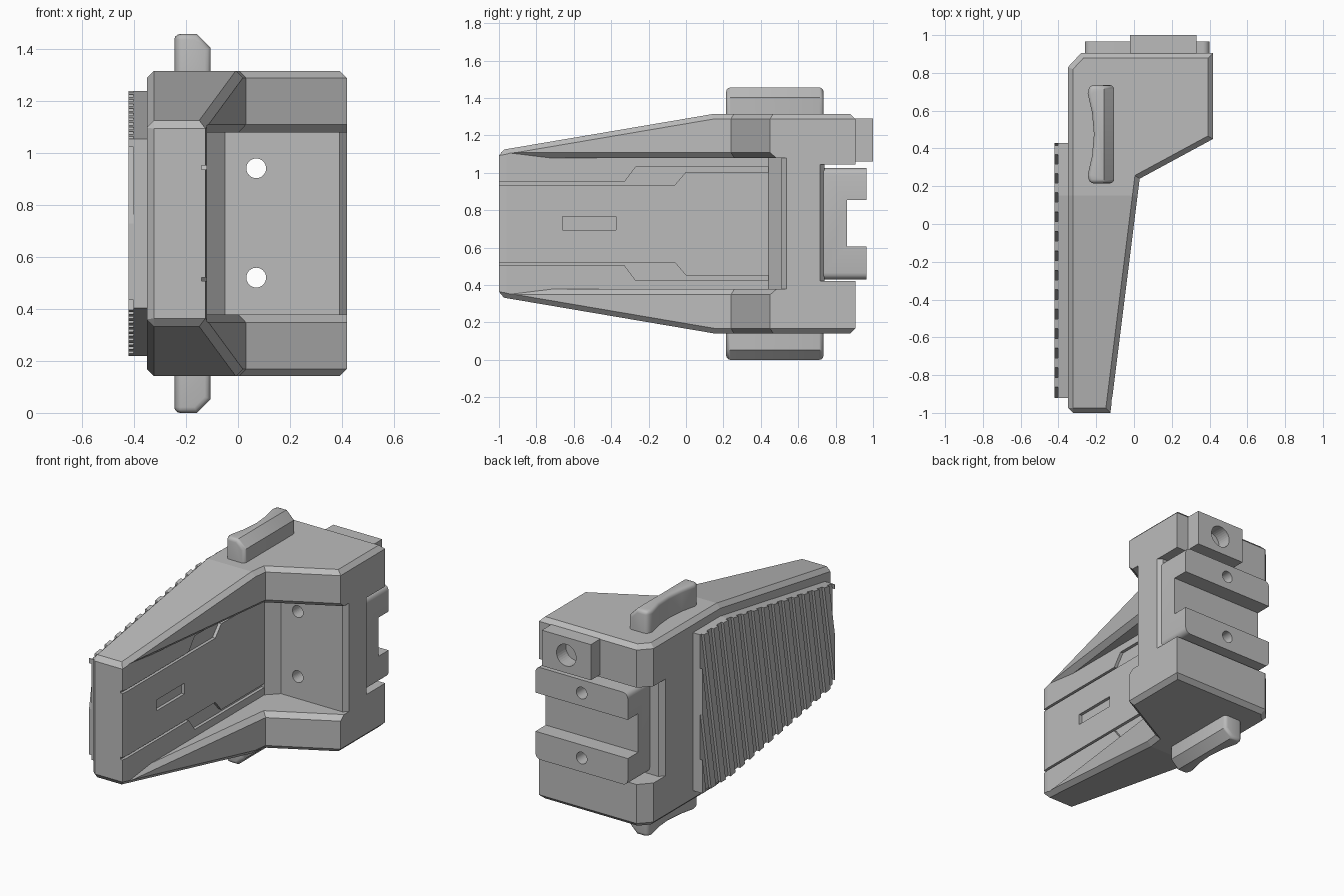
import bpy, bmesh
from mathutils import Vector

if "Cube" in bpy.data.objects:
    bpy.data.objects.remove(bpy.data.objects["Cube"], do_unlink=True)

MID = 0.728  # height of the horizontal symmetry plane
FLOOR = -0.12  # x of the channel floor
AXES = {"x": lambda a, b, c: (c, a, b),
        "y": lambda a, b, c: (a, c, b),
        "z": lambda a, b, c: (a, b, c)}

gray = bpy.data.materials.new("plain gray")
gray.use_nodes = True
gray.diffuse_color = (0.5, 0.5, 0.5, 1)
gray.node_tree.nodes["Principled BSDF"].inputs["Base Color"].default_value = (0.5, 0.5, 0.5, 1)


def loft(bm, axis, rings):
    """Closed solid through rings of (outline, position along axis)."""
    loops = [[bm.verts.new(AXES[axis](a, b, c)) for a, b in pts] for pts, c in rings]
    n = len(loops[0])
    bm.faces.new(loops[0])
    bm.faces.new(loops[-1])
    for lo, hi in zip(loops, loops[1:]):
        for i in range(n):
            j = (i + 1) % n
            bm.faces.new((lo[i], lo[j], hi[j], hi[i]))
    bmesh.ops.recalc_face_normals(bm, faces=bm.faces[:])


def prism(axis, pts, lo, hi):
    bm = bmesh.new()
    loft(bm, axis, [(pts, lo), (pts, hi)])
    return bm


def rect(a0, a1, b0, b1):
    return [(a0, b0), (a1, b0), (a1, b1), (a0, b1)]


def clip(bm, point, normal):
    bmesh.ops.bisect_plane(bm, geom=bm.verts[:] + bm.edges[:] + bm.faces[:],
                           plane_co=point, plane_no=normal, clear_outer=True)
    bmesh.ops.holes_fill(bm, edges=[e for e in bm.edges if e.is_boundary], sides=0)
    bmesh.ops.recalc_face_normals(bm, faces=bm.faces[:])


def bevel(bm, test, width, segments=1):
    bm.normal_update()
    bmesh.ops.bevel(bm, geom=[e for e in bm.edges if test(e)], offset=width, segments=segments,
                    profile=0.5, affect="EDGES", clamp_overlap=True)


def make(name, bm):
    bm.normal_update()
    mesh = bpy.data.meshes.new(name)
    bm.to_mesh(mesh)
    bm.free()
    mesh.materials.append(gray)
    obj = bpy.data.objects.new(name, mesh)
    bpy.context.scene.collection.objects.link(obj)
    return obj


def smooth(obj):
    bpy.ops.object.select_all(action="DESELECT")
    obj.select_set(True)
    bpy.context.view_layer.objects.active = obj
    bpy.ops.object.shade_smooth_by_angle(angle=0.6)


def cut(obj, bm):
    cutter = make("cutter", bm)
    cutter.hide_render = True
    mod = obj.modifiers.new("cut", "BOOLEAN")
    mod.operation, mod.solver, mod.object = "DIFFERENCE", "EXACT", cutter
    bpy.context.view_layer.objects.active = obj
    bpy.ops.object.modifier_apply(modifier=mod.name)
    bpy.data.objects.remove(cutter, do_unlink=True)


def cylinder(x, z, radius, y0, y1):
    bm = bmesh.new()
    bmesh.ops.create_cone(bm, cap_ends=True, segments=32, radius1=radius, radius2=radius, depth=y1 - y0)
    for v in bm.verts:
        v.co = Vector((v.co.x + x, v.co.z + (y0 + y1) / 2, z - v.co.y))
    bmesh.ops.recalc_face_normals(bm, faces=bm.faces[:])
    return bm


def steep_pair(e):
    a, b = sorted(abs(f.normal.z) for f in e.link_faces)
    return a < 0.5 and b > 0.9


def front_right_upright(e):
    a, b = (v.co for v in e.verts)
    return max(a.y, b.y) < -0.99 and max(a.x, b.x) < -0.3 and abs(a.z - b.z) > 0.1


def mirrored(pts):
    return [(a, 2 * MID - b) for a, b in pts]


# Main body: plan outline, tapered in height toward the front
outline = [(-0.35, -1), (-0.125, -1), (0.03, 0.24), (0.418, 0.45),
           (0.418, 0.905), (-0.28, 0.905), (-0.35, 0.83)]
bm = prism("z", outline, MID - 0.587, MID + 0.587)
for s in (1, -1):
    clip(bm, (0, 0.15, MID + s * 0.587), (0, -0.17, s))
bevel(bm, lambda e: steep_pair(e) or front_right_upright(e), 0.027)
body = make("body", bm)

# Open channel between the two flanges
cut(body, prism("z", [(FLOOR, -1.1), (FLOOR, 0.44), (-0.05, 0.51), (0.39, 0.51), (0.45, 0.57),
                      (1, 0.57), (1, -1.1)], MID - 0.35, MID + 0.35))

# Chamfer along the inner edges of the flanges
edge = [(-0.15, -1.2), (0.03, 0.24), (0.8, 0.656), (0.8, -1.2)]
for s in (1, -1):
    bm = bmesh.new()
    loft(bm, "z", [([(x - 0.94 * d, y + 0.64 * d) for x, y in edge], MID + s * h)
                   for d, h in ((0.033, 0.347), (-0.005, 0.385))])
    clip(bm, (FLOOR, 0, 0), (-1, 0, 0))
    cut(body, bm)

# Recess across the back for the rail
cut(body, prism("z", [(-1, 0.70), (-0.36, 0.70), (-0.32, 0.74), (0.39, 0.74), (0.425, 0.71),
                      (1, 0.71), (1, 1.1), (-1, 1.1)], 0.42, 1.045))

# Stepped grooves and a slot in the channel floor
groove = [(-1.1, 0.935), (-0.06, 0.935), (0, 1.005), (0.44, 1.005),
          (0.44, 1.03), (-0.27, 1.03), (-0.33, 0.95), (-1.1, 0.95)]
slot = rect(-0.66, -0.375, 0.695, 0.765)
for pts in (groove, mirrored(groove), slot):
    cut(body, prism("x", pts, FLOOR - 0.02, FLOOR + 0.02))

# Back rail: rounded bar with a slot along its back
bm = prism("y", rect(-0.26, 0.4, 0.43, 1.025), 0.735, 0.965)
bevel(bm, lambda e: abs(e.verts[0].co.y - e.verts[1].co.y) > 0.1, 0.035, 4)
rail = make("back_rail", bm)
cut(rail, prism("x", rect(0.86, 1.1, 0.605, 0.855), -0.5, 0.5))

# Screw holes through wall and rail
for z in (0.52, 0.94):
    for obj in (body, rail):
        cut(obj, cylinder(0.07, z, 0.038, 0.3, 1.1))
smooth(rail)

# Block with a blind hole above the rail
block = make("back_block", prism("y", rect(-0.02, 0.33, 1.06, 1.29), 0.88, 1.0))
cut(block, cylinder(0.155, 1.175, 0.07, 0.9, 1.1))

# Ribbed grip plate on the right side
upper = [(-0.92, MID + 0.325), (0.15, MID + 0.51), (0.43, MID + 0.51)]
grip = make("grip_plate", prism("x", upper + mirrored(upper)[::-1], -0.42, -0.34))
bm = bmesh.new()
for k in range(-11, 6):
    y = 0.055 + 0.1 * k
    lean = 0.17 * 0.6
    pts = [(y - lean - 0.025, MID - 0.6), (y - lean + 0.025, MID - 0.6),
           (y + lean + 0.025, MID + 0.6), (y + lean - 0.025, MID + 0.6)]
    loft(bm, "x", [(pts, -0.45), (pts, -0.402)])
cut(grip, bm)

# Thumb buttons above and below
plan = [(-0.105, 0.215), (-0.105, 0.735), (-0.235, 0.735), (-0.245, 0.69), (-0.222, 0.59), (-0.212, 0.475),
        (-0.222, 0.36), (-0.245, 0.26), (-0.235, 0.215)]
for name, s in (("top_button", 1), ("bottom_button", -1)):
    bm = prism("z", plan, MID + s * 0.55, MID + s * MID)
    clip(bm, (-0.105, 0, MID + s * 0.675), (1, 0, s))

    def outer(e):
        side = max(s * (v.co.z - MID) for v in e.verts) > 0.6
        return side and e.calc_face_angle(0) > 0.9
    bevel(bm, outer, 0.022, 3)
    smooth(make(name, bm))
